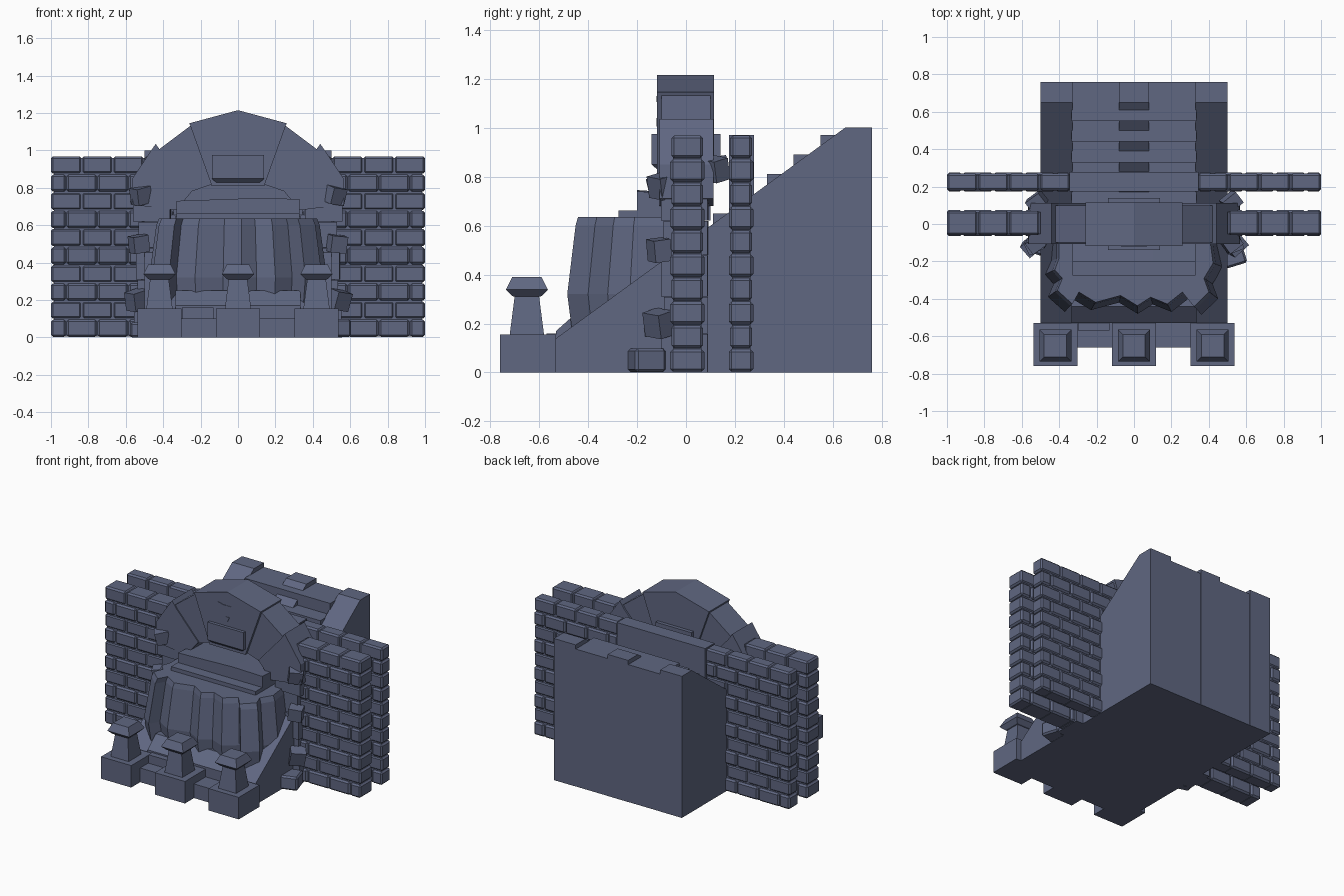
import bpy, bmesh, math, random
from mathutils import Vector, Matrix

random.seed(4)
if "Cube" in bpy.data.objects:
    bpy.data.objects.remove(bpy.data.objects["Cube"])

stone = bpy.data.materials.new("slate_blue_stone")
stone.use_nodes = True
COLOUR = (0.115, 0.135, 0.22, 1)
stone.diffuse_color = COLOUR
stone.node_tree.nodes["Principled BSDF"].inputs["Base Color"].default_value = COLOUR


def finish(name, bm, bevel=0):
    bmesh.ops.recalc_face_normals(bm, faces=bm.faces)
    mesh = bpy.data.meshes.new(name)
    bm.to_mesh(mesh)
    bm.free()
    mesh.materials.append(stone)
    ob = bpy.data.objects.new(name, mesh)
    bpy.context.collection.objects.link(ob)
    if bevel:
        mod = ob.modifiers.new("chamfer", "BEVEL")
        mod.width = bevel
        mod.segments = 1
    return ob


def add_box(bm, x0, x1, y0, y1, z0, z1, turn=None):
    m = Matrix.Translation(((x0 + x1) / 2, (y0 + y1) / 2, (z0 + z1) / 2))
    if turn:
        m = m @ turn
    m = m @ Matrix.Diagonal((x1 - x0, y1 - y0, z1 - z0, 1))
    bmesh.ops.create_cube(bm, size=1, matrix=m)


def box(name, *size, turn=None, bevel=0):
    bm = bmesh.new()
    add_box(bm, *size, turn=turn)
    return finish(name, bm, bevel)


def loft(name, rings):
    """Skin a stack of matching closed rings and cap both ends."""
    bm = bmesh.new()
    loops = [[bm.verts.new(p) for p in ring] for ring in rings]
    n = len(loops[0])
    for a, b in zip(loops, loops[1:]):
        for i in range(n):
            j = (i + 1) % n
            bm.faces.new((a[i], a[j], b[j], b[i]))
    bm.faces.new(loops[0])
    bm.faces.new(loops[-1])
    return finish(name, bm)


def slab_xz(name, outline, y0, y1):
    return loft(name, [[(x, y, z) for x, z in outline] for y in (y0, y1)])


def square(x, y, z, r):
    return [(x + a * r, y + b * r, z) for a, b in ((-1, -1), (1, -1), (1, 1), (-1, 1))]


# Sloping side walls and the central ramp share one profile
ramp = [(-0.53, 0), (0.76, 0), (0.76, 1.0), (0.65, 1.0), (-0.53, 0.14)]
for name, x0, x1 in (("right_ramp", -0.5, -0.33), ("centre_ramp", -0.08, 0.08), ("left_ramp", 0.33, 0.5)):
    loft(name, [[(x, y, z) for y, z in ramp] for x in (x0, x1)])

# Stairs as one stepped profile
steps = [(0.759, 0)]
for k in range(10):
    y, z = 0.55 - 0.11 * k, 0.97 - 0.08 * k
    steps += [(0.759 if k == 0 else y + 0.11, z), (y, z)]
steps += [(-0.53, 0.25 - 0.08), (-0.53, 0)]
loft("staircase", [[(x, y, z) for y, z in steps] for x in (-0.335, 0.335)])

# Front kerb, pedestals and posts
box("front_kerb", -0.42, 0.42, -0.66, -0.52, 0, 0.1)
for side, x in (("right", -0.42), ("centre", 0), ("left", 0.42)):
    box(side + "_pedestal", x - 0.118, x + 0.118, -0.76, -0.53, 0, 0.155)
    rings = [(0.155, 0.07), (0.31, 0.05), (0.312, 0.06), (0.338, 0.086), (0.39, 0.06)]
    loft(side + "_post", [square(x, -0.65, z, r) for z, r in rings])

# Brick walls: recessed mortar core with staggered chamfered bricks
ROWS, LENGTH = 10, 0.166


def brick_wall(name, side, inner, y0, y1):
    lo, hi = sorted((side * inner, side * 0.985))
    box(name + "_mortar", lo, hi, y0 + 0.012, y1 - 0.012, 0.005, 0.96)
    bm = bmesh.new()
    h = 0.97 / ROWS
    for row in range(ROWS):
        end = 1.0
        step = LENGTH if row % 2 else LENGTH / 2
        while end > inner + 0.02:
            start = max(end - step, inner)
            a, b = sorted((side * (start + 0.003), side * end))
            shift = 0.005 if row % 2 else 0
            add_box(bm, a, b, y0 + shift, y1 - shift, row * h + 0.003, (row + 1) * h - 0.002)
            end, step = start, LENGTH
    finish(name + "_bricks", bm, 0.011)


for side, word in ((-1, "right"), (1, "left")):
    brick_wall(word + "_front_wall", side, 0.5, -0.065, 0.075)
    brick_wall(word + "_rear_wall", side, 0.34, 0.175, 0.275)
box("rear_wall_panel", -0.345, 0.345, 0.175, 0.278, 0, 0.97)

# Arch: keystone, then mirrored wedge stones
slab_xz("keystone", [(-0.26, 1.145), (0, 1.215), (0.26, 1.145), (0.14, 0.81), (-0.14, 0.81)], -0.118, 0.115)
upper = [(0.25, 1.135), (0.43, 1.0), (0.25, 0.78), (0.135, 0.82)]
lower = [(0.405, 0.985), (0.44, 1.035), (0.565, 0.85), (0.568, 0.71), (0.33, 0.68), (0.235, 0.795)]
for s, word in ((-1, "right"), (1, "left")):
    slab_xz(word + "_upper_arch_stone", [(s * x, z) for x, z in upper], -0.1, 0.1)
    slab_xz(word + "_lower_arch_stone", [(s * x, z) for x, z in lower], -0.108, 0.112)

    # Uneven column stones under the arch
    z = 0
    for i, h in enumerate((0.16, 0.15, 0.17, 0.14, 0.1)):
        outer = (0.555, 0.535, 0.545, 0.53, 0.56)[i]
        a, b = sorted((s * 0.36, s * outer))
        box(f"{word}_column_stone_{i + 1}", a, b, -0.1 + 0.01 * (i % 2), 0.09, z, z + h - 0.002,
            turn=Matrix.Rotation(random.uniform(-0.03, 0.03), 4, "Z"))
        z += h

    # Broken rocks wedged between column and wall
    for i, (x, y, z, size) in enumerate(((0.53, -0.11, 0.5, 0.09), (0.54, -0.11, 0.2, 0.1),
                                         (0.52, 0.12, 0.83, 0.09), (0.52, -0.1, 0.76, 0.09))):
        r = size / 2
        turn = Matrix.Rotation(random.uniform(0.3, 0.8), 4, Vector((0.3, s * 0.3, 1)))
        box(f"{word}_rock_{i + 1}", s * x - r, s * x + r, y - r * 0.8, y + r * 0.8, z - r, z + r, turn=turn)

# Plaques on both faces of the keystone, with a tapered underside
for s, word in ((-1, "front"), (1, "back")):
    rings = []
    for x, y, z in ((0.1, 0.1, 0.812), (0.14, 0.14, 0.85), (0.14, 0.14, 0.975)):
        rings.append([(-x, 0, z), (x, 0, z), (x, s * y, z), (-x, s * y, z)])
    loft(word + "_plaque", rings)

# Small carved marks above the plaque
slab_xz("carved_triangle", [(-0.018, 1.04), (0.018, 1.04), (0, 1.005)], -0.121, -0.115)
slab_xz("carved_chevron", [(-0.07, 1.13), (-0.03, 1.12), (0.03, 1.12), (0.07, 1.13), (0.03, 1.105), (-0.03, 1.105)],
        -0.121, -0.115)

# Folded rock fall in front of the arch, bulging low down
folds = [(-0.45, -0.05), (-0.45, -0.2), (-0.475, -0.27), (-0.43, -0.32), (-0.46, -0.39), (-0.37, -0.47),
         (-0.33, -0.4), (-0.23, -0.46), (-0.08, -0.42), (0.02, -0.48), (0.1, -0.43), (0.2, -0.47),
         (0.29, -0.4), (0.36, -0.485), (0.45, -0.4), (0.42, -0.32), (0.475, -0.23), (0.45, -0.05)]
loft("rock_fall", [[(x * sx, y * sy, z) for x, y in folds]
                   for z, sx, sy in ((0.17, 0.97, 0.96), (0.32, 1, 1), (0.6, 0.92, 0.93), (0.635, 0.89, 0.91))])
box("fall_lower_ledge", -0.33, 0.33, -0.275, -0.05, 0.6, 0.662)
loft("fall_upper_ledge", [[(-0.33, y, 0.62), (0.33, y, 0.62), (0.33, y, 0.715 + d), (0.1, y, 0.72 + d),
                           (-0.33, y, 0.705 + d)] for y, d in ((-0.2, 0.025), (0.1, 0.005))])

# Loose bricks and debris on the ground
box("fallen_brick", 0.47, 0.59, -0.225, -0.095, 0.002, 0.098, turn=Matrix.Rotation(0.3, 4, "Z"), bevel=0.011)
box("fallen_brick_small", -0.57, -0.48, -0.16, -0.09, 0.0, 0.08, turn=Matrix.Rotation(-0.3, 4, "Z"), bevel=0.011)
box("step_debris", -0.3, -0.13, -0.57, -0.48, 0.05, 0.16)
